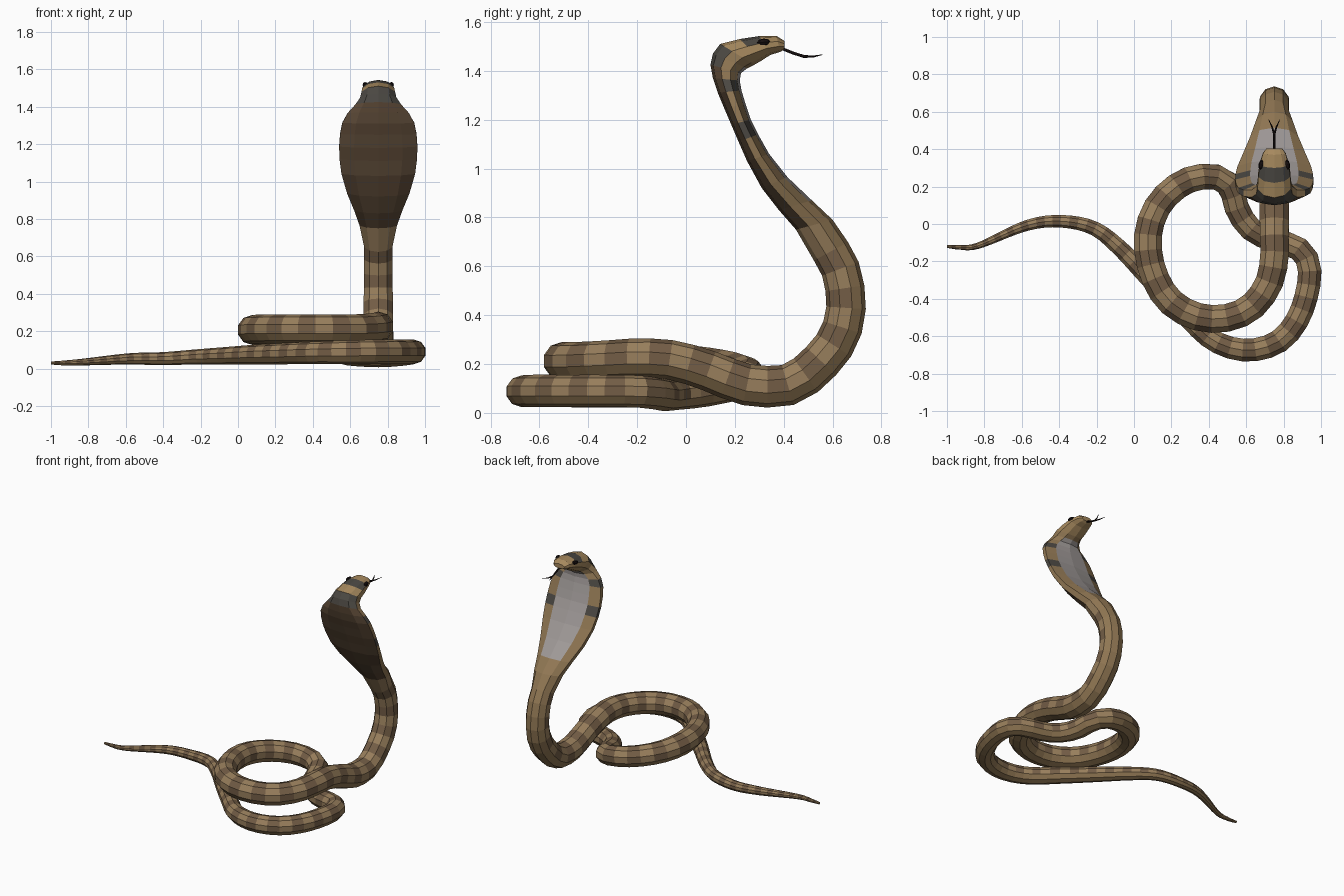
import bpy, math
from mathutils import Vector

if "Cube" in bpy.data.objects:
    bpy.data.objects.remove(bpy.data.objects["Cube"])

SIDES = 10
CX = 0.75


def material(name, r, g, b):
    m = bpy.data.materials.new(name)
    m.diffuse_color = tuple((c / 255) ** 2.2 for c in (r, g, b)) + (1,)
    m.use_nodes = True
    m.node_tree.nodes["Principled BSDF"].inputs["Base Color"].default_value = m.diffuse_color
    return m


MATS = [material(*a) for a in (
    ("light_band", 150, 125, 92), ("dark_band", 114, 93, 71), ("belly", 143, 118, 84),
    ("hood_back", 98, 80, 62), ("hood_back_dark", 92, 74, 57),
    ("hood_patch", 158, 152, 150), ("dark_grey", 76, 73, 68), ("head_tan", 165, 136, 94))]
LIGHT, DARK, BELLY, BACK, BACK2, PATCH, GREY, TAN = range(8)
BLACK = material("black", 28, 22, 22)


def make_object(name, verts, faces, mats):
    me = bpy.data.meshes.new(name)
    me.from_pydata(verts, [], faces)
    for m in mats:
        me.materials.append(m)
    ob = bpy.data.objects.new(name, me)
    bpy.context.collection.objects.link(ob)
    return ob


# Body path, tail tip to raised neck: x, y, z
coil = [(-1, -.12, .03), (-.93, -.125, .03), (-.83, -.115, .035), (-.58, -.01, .052),
        (-.4, .015, .053), (-.22, -.02, .063), (-.08, -.125, .068), (.08, -.29, .075),
        (.25, -.46, .08), (.42, -.62, .085), (.6, -.675, .088), (.77, -.63, .09),
        (.88, -.5, .09), (.935, -.32, .09), (.93, -.2, .088), (.87, -.125, .08),
        (.76, -.09, .073), (.64, -.04, .078), (.56, .06, .09), (.53, .16, .11),
        (.48, .235, .13), (.38, .255, .15), (.25, .215, .17), (.13, .1, .19),
        (.075, -.06, .205), (.095, -.24, .21), (.18, -.4, .212), (.32, -.49, .212),
        (.48, -.505, .212), (.62, -.45, .212), (.715, -.33, .218)]
neck = [(-.19, .225), (-.05, .215), (.1, .17), (.25, .115), (.42, .115),
        (.53, .19), (.62, .3), (.655, .43), (.635, .58), (.575, .69)]
radii = [.008, .013, .018, .030, .035, .040, .046, .052, .057, .060, .064] + [.066] * 7 + \
        [.068, .069, .070, .072, .074, .076, .078] + [.078] * 6 + \
        [.080, .081, .083, .085, .085, .084, .083, .081, .080, .079]
path = [Vector(p) for p in coil] + [Vector((CX, y, z)) for y, z in neck]


def spline(vals, i, t):
    a, b, c, d = (vals[min(max(i + k, 0), len(vals) - 1)] for k in (-1, 0, 1, 2))
    return 0.5 * (2 * b + (c - a) * t + (2 * a - 5 * b + 4 * c - d) * t * t
                  + (3 * b - 3 * c + d - a) * t ** 3)


# Resample so that the bands get shorter toward the tail
dense = [(spline(path, i, s / 40), spline(radii, i, s / 40))
         for i in range(len(path) - 1) for s in range(40)] + [(path[-1], radii[-1])]
samples, gone = [dense[0]], 0
for (p, r), (q, s) in zip(dense, dense[1:]):
    gone += (q - p).length
    if gone > 0.8 * s + 0.015:
        samples.append((q, s))
        gone = 0

# Rings: centre, dorsal half vector, side half vector
rings = []
lat = None
for i, (p, r) in enumerate(samples):
    t = (samples[min(i + 1, len(samples) - 1)][0] - samples[max(i - 1, 0)][0]).normalized()
    side = Vector((t.y, -t.x, 0))
    if p.y > .2 and p.z > .2 and abs(p.x - CX) < .01 or side.length < .1:
        side = Vector((1, 0, 0))
    side.normalize()
    if lat and side.dot(lat) < 0:
        side = -side
    lat = side
    rings.append((p, lat.cross(t).normalized() * r, lat * r))
body_end = len(rings)

# Hood and head: back y, z, front y, z, half width
hood = [(.45, .75, .60, .79, .105), (.38, .83, .515, .87, .135), (.31, .92, .415, .965, .175),
        (.25, 1.03, .34, 1.06, .207), (.215, 1.11, .295, 1.14, .218), (.185, 1.18, .265, 1.2, .22),
        (.155, 1.25, .245, 1.26, .215), (.13, 1.31, .227, 1.32, .202),
        (.11, 1.37, .22, 1.36, .172), (.10, 1.425, .225, 1.39, .128),
        (.11, 1.47, .25, 1.41, .102), (.14, 1.51, .28, 1.425, .094),
        (.22, 1.53, .31, 1.442, .09), (.30, 1.542, .345, 1.465, .081),
        (.37, 1.543, .385, 1.477, .064), (.403, 1.522, .403, 1.488, .045)]
for by, bz, fy, fz, w in hood:
    b, f = Vector((CX, by, bz)), Vector((CX, fy, fz))
    rings.append(((b + f) / 2, (b - f) / 2, Vector((w, 0, 0))))

verts = []
for c, up, side in rings:
    for k in range(SIDES):
        a = 2 * math.pi * k / SIDES
        verts.append(c + up * math.cos(a) + side * math.sin(a))


def face_colour(j, k):
    k = min(k, SIDES - 1 - k)          # 0 = spine, 4 = belly
    s = j - body_end                   # section number within hood and head
    if s < 0:
        return BELLY if k >= 3 else (LIGHT, DARK)[j % 2]
    if s >= 11:
        return GREY if s == 12 and k < 2 else TAN
    if k == 4:
        return PATCH if 1 <= s <= 9 else BELLY
    if k >= 2:
        return GREY if s in (4, 7) else BELLY
    return GREY if s in (9, 10) else (BACK, BACK2)[j % 2]


faces, colours = [], []
for j in range(len(rings) - 1):
    for k in range(SIDES):
        n = (k + 1) % SIDES
        faces.append((j * SIDES + k, j * SIDES + n, (j + 1) * SIDES + n, (j + 1) * SIDES + k))
        colours.append(face_colour(j, k))
last = (len(rings) - 1) * SIDES
faces += [tuple(range(SIDES))[::-1], tuple(range(last, last + SIDES))]
colours += [LIGHT, TAN]
snake = make_object("snake_body", verts, faces, MATS)
snake.data.polygons.foreach_set("material_index", colours)

# Make the surface normals point outward
import bmesh
bm = bmesh.new()
bm.from_mesh(snake.data)
bmesh.ops.recalc_face_normals(bm, faces=bm.faces)
bm.to_mesh(snake.data)
bm.free()

# Eyes
for name, s in (("left_eye", -1), ("right_eye", 1)):
    bpy.ops.mesh.primitive_uv_sphere_add(segments=8, ring_count=4, radius=1,
                                         location=(CX + s * .070, .318, 1.517))
    eye = bpy.context.object
    eye.name = name
    eye.scale = (.014, .028, .015)
    eye.rotation_euler = (.05, 0, s * .2)
    eye.data.materials.append(BLACK)

# Forked tongue
cu = bpy.data.curves.new("tongue", "CURVE")
cu.dimensions = "3D"
cu.bevel_depth = .006
cu.bevel_resolution = 0
cu.use_fill_caps = True
fork = [[(0, .39, 1.492, 1), (0, .44, 1.472, 1), (0, .485, 1.458, 1)]]
fork += [[(0, .48, 1.459, 1), (s * .012, .52, 1.458, .7), (s * .03, .558, 1.466, .2)] for s in (-1, 1)]
for pts in fork:
    sp = cu.splines.new("POLY")
    sp.points.add(len(pts) - 1)
    for pt, (x, y, z, r) in zip(sp.points, pts):
        pt.co = (CX + x, y, z, 1)
        pt.radius = r
tongue = bpy.data.objects.new("tongue", cu)
cu.materials.append(BLACK)
bpy.context.collection.objects.link(tongue)
